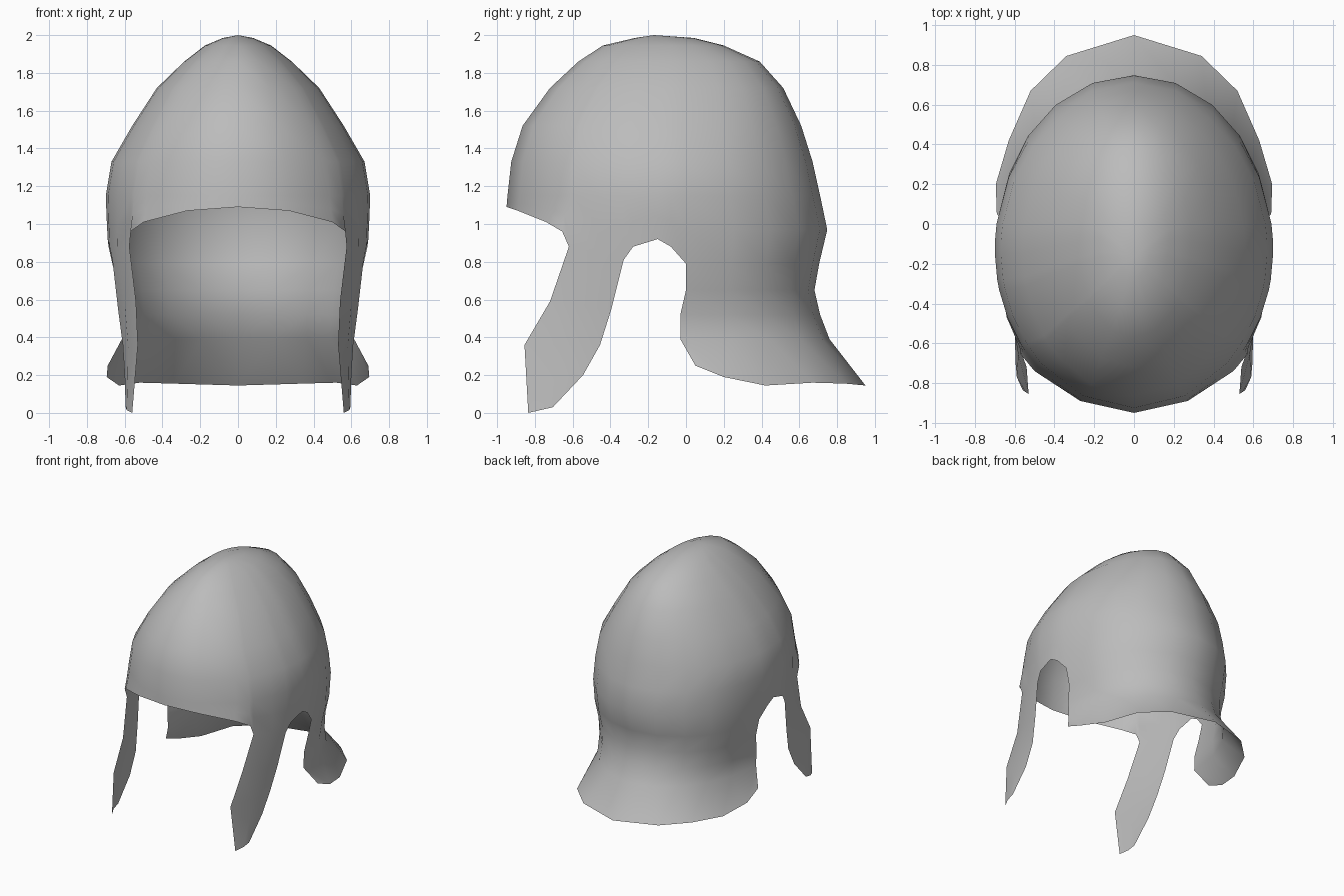
import bpy, bmesh
from math import sin, cos, atan2, radians

cube = bpy.data.objects.get("Cube")
if cube:
    bpy.data.objects.remove(cube)

metal = bpy.data.materials.new("plain grey metal")
metal.use_nodes = True
GREY = (0.5, 0.5, 0.5, 1)
metal.diffuse_color = GREY
metal.node_tree.nodes["Principled BSDF"].inputs["Base Color"].default_value = GREY

bm = bmesh.new()


def row(points):
    return [bm.verts.new(p) for p in points]


def bridge(upper, lower):
    for i in range(len(upper) - 1):
        bm.faces.new((upper[i], lower[i], lower[i + 1], upper[i + 1]))


# Rim of one half: brow, cheek root, ear arch, then nape
NECK_ANGLES = [radians(a) for a in (0, 20, 37, 54, 72, 90)]


def neck_ring(z, width, front, back):
    return [(width * cos(a), front + (back - front) * sin(a), z) for a in NECK_ANGLES]


rim = [(0, -.95, 1.09), (.27, -.89, 1.07), (.5, -.74, 1.01), (.57, -.655, .96),
       (.575, -.62, .88), (.64, -.47, .85), (.665, -.33, .81), (.68, -.28, .88),
       (.69, -.15, .92), (.685, -.08, .88)] + neck_ring(.79, .665, 0, .705)


def angle(p):
    depth = .82 if p[1] < -.13 else .86
    return atan2(p[0] / .7, (-.13 - p[1]) / depth)


angles = [angle(p) for p in rim]


def dome_ring(z, width, front, mid, back):
    pts = []
    for a in angles:
        depth = mid - front if cos(a) > 0 else back - mid
        pts.append((width * sin(a), mid - depth * cos(a), z))
    return pts


# Dome: height, half width, front, middle, back
base = dome_ring(1.15, .7, -.945, -.13, .71)
# Slight bulge halfway between the rim and the first full ring
swell = []
for p, q in zip(rim, base):
    bulge = .04 * max(0, p[1]) / .7
    swell.append((p[0] * .4 + q[0] * .6, (p[1] + q[1]) / 2 + bulge, (p[2] + q[2]) / 2))

rows = [row(rim), row(swell), row(base)]
for spec in [(1.33, .67, -.925, -.13, .67), (1.52, .56, -.865, -.13, .61),
             (1.72, .43, -.72, -.1, .515), (1.86, .285, -.57, -.08, .39),
             (1.945, .175, -.44, -.07, .2), (1.985, .08, -.27, -.12, .04)]:
    rows.append(row(dome_ring(*spec)))
for low, high in zip(rows, rows[1:]):
    bridge(high, low)
crown = bm.verts.new((0, -.17, 2))
for a, b in zip(rows[-1], rows[-1][1:]):
    bm.faces.new((crown, a, b))

# Flared neck guard continuing the nape
last = rows[0][10:]
lower_edge = [(.69, .05, .25), (.695, .2, .19), (.63, .42, .145),
              (.52, .67, .16), (.34, .845, .155), (0, .95, .145)]
for pts in [neck_ring(.65, .635, 0, .68), neck_ring(.52, .62, -.03, .71),
            neck_ring(.39, .615, -.03, .76), lower_edge]:
    new = row(pts)
    bridge(last, new)
    last = new

# Cheek piece: pairs of front and back edge points
last = rows[0][4:7]
for f, b in [((.54, -.72, .59), (.635, -.395, .55)), ((.53, -.855, .36), (.61, -.455, .36)),
             ((.545, -.845, .18), (.6, -.545, .2)), ((.56, -.835, 0), (.595, -.705, .03))]:
    mid = [(f[i] + b[i]) / 2 for i in range(3)]
    mid[0] += .012
    new = row([f, mid, b])
    bridge(last, new)
    last = new

bmesh.ops.remove_doubles(bm, verts=bm.verts, dist=.0005)
for v in bm.verts:
    if abs(v.co.x) < .0005:
        v.co.x = 0
bmesh.ops.recalc_face_normals(bm, faces=bm.faces)
if sum(f.normal.x * f.calc_center_median().x for f in bm.faces) < 0:
    bmesh.ops.reverse_faces(bm, faces=bm.faces)
for f in bm.faces:
    f.smooth = True

mesh = bpy.data.meshes.new("helmet_shell")
bm.to_mesh(mesh)
bm.free()
mesh.materials.append(metal)
helmet = bpy.data.objects.new("helmet_shell", mesh)
bpy.context.scene.collection.objects.link(helmet)

# Second half by mirroring
mirror = helmet.modifiers.new("mirror", "MIRROR")
mirror.use_axis[0] = True
mirror.use_clip = True
